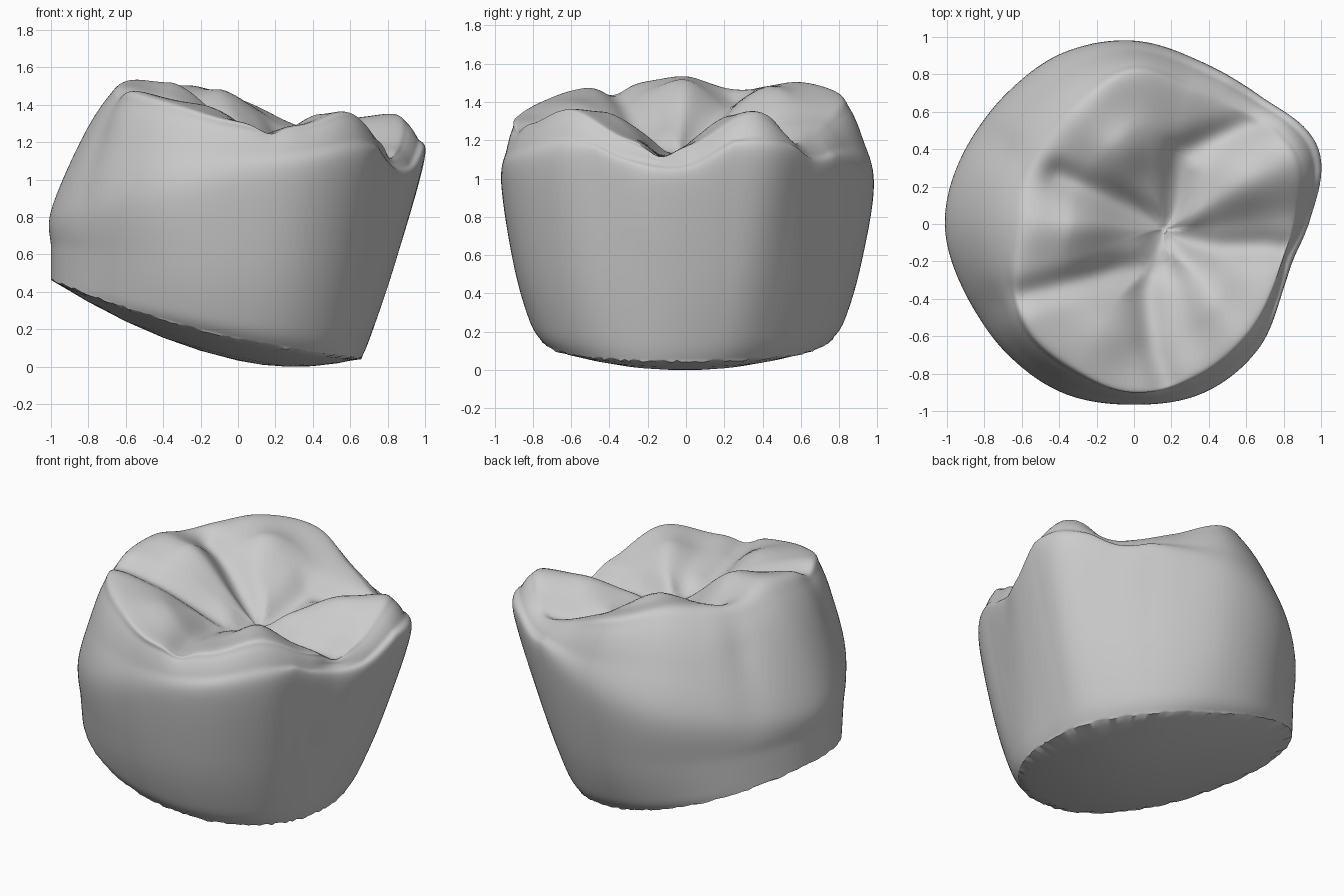
import bpy, bmesh, math, random
from mathutils import Vector

random.seed(4)
if "Cube" in bpy.data.objects:
    bpy.data.objects.remove(bpy.data.objects["Cube"], do_unlink=True)

AROUND = 180      # vertices per ring
STEPS = 8         # rings between two profile points
FOSSA = Vector((0.16, -0.03, 1.17))

# Radii and heights at sixteen even angles, counter-clockwise from +x
base_radius = [.66, .67, .67, .70, .75, .84, .93, .98, 1, .96, .89, .81, .75, .72, .70, .68]
belly_radius = [.93, 1.06, .96, .94, .98, .99, .97, .98, 1, .97, .97, .98, .965, .975, .94, .87]
crest_radius = [.82, .88, .80, .74, .78, .66, .60, .58, .56, .65, .76, .80, .87, .84, .81, .79]
crest_height = [1.17, 1.35, 1.21, 1.30, 1.43, 1.50, 1.48, 1.47, 1.53, 1.50, 1.47, 1.40, 1.31, 1.29, 1.36, 1.21]

# Chewing-surface fissures: path, depth, width
fissures = [
    ([(-.4, .26), (-.15, .15), (.16, 0)], .06, .08),
    ([(-.6, -.38), (-.1, -.25), (.15, -.22)], .06, .08),
    ([(.16, 0), (.06, -.35), (.1, -.65), (.19, -.92)], .05, .08),
    ([(.2, 0), (.24, .38), (.55, .5), (.75, .56)], .06, .08),
    ([(.2, -.08), (.45, -.13), (.7, -.12), (.95, -.15)], .06, .08),
]
# Rounded inner ridges of the cusps: x, y, height, width
ridges = [(-.28, -.03, .07, .22), (-.03, .42, .07, .17), (-.15, -.62, .05, .18),
          (.5, .27, .03, .16), (.38, -.42, .03, .16)]


def spline(a, b, c, d, t):
    """Catmull-Rom blend between b and c."""
    return b + (c - a) * (t / 2) + (a * 2 - b * 5 + c * 4 - d) * (t * t / 2) \
        + (b * 3 - a - c * 3 + d) * (t ** 3 / 2)


def around(table, turn):
    """Smooth periodic lookup, turn in 0..1."""
    n = len(table)
    i = int(turn * n)
    return spline(*(table[(i + k) % n] for k in (-1, 0, 1, 2)), turn * n - i)


def path_distance(point, path):
    best = 9
    for start, end in zip(path, path[1:]):
        a, b = Vector(start), Vector(end)
        t = max(0, min(1, (point - a).dot(b - a) / (b - a).length_squared))
        best = min(best, (point - a.lerp(b, t)).length)
    return best


def edge_height(x):
    return .145 - .22 * x + .1 * x * x


def profile(turn):
    """Points from the cut base up the wall, over the crest and into the fossa."""
    angle = turn * math.tau
    out = Vector((math.cos(angle), math.sin(angle), 0))
    up = Vector((0, 0, 1))
    rb, rm, rc, zc = (around(t, turn) for t in (base_radius, belly_radius, crest_radius, crest_height))
    zb = edge_height(rb * out.x)
    zm = min(.97 + .14 * out.x, zc - .19)
    side = out.y ** 2
    keys = [out * (rb + (rm - rb) * r) + up * (zb + (zm - zb) * z)
            for r, z in ((0, 0), (.17 + .12 * side, .12), (.54 + .14 * side, .47), (1, 1))]
    lean = .06 * out.x
    keys += [out * (rm + (rc - rm) * r) + up * (zm + (zc - zm) * z)
             for r, z in ((.29 - lean, .52), (.63 - lean, .86), (1, 1))]
    crest = keys[-1]
    for k, fall in ((.3, .22), (.65, .66), (1, 1)):
        p = crest.lerp(FOSSA, k)
        p.z = crest.z + (FOSSA.z - crest.z) * fall
        keys.append(p)
    points = []
    last = len(keys) - 1
    for i in range(last):
        a, d = keys[max(i - 1, 0)], keys[min(i + 2, last)]
        points += [spline(a, keys[i], keys[i + 1], d, s / STEPS) for s in range(STEPS)]
    return [carve(p, angle, n / STEPS) for n, p in enumerate(points)]


def carve(p, angle, level):
    """Cut fissures and raise ridges on top, and run the side grooves down the wall."""
    flat = p.xy
    top = max(0, min(1, (level - 4) / 2))
    p.z -= top * max(d * math.exp(-(path_distance(flat, path) / w) ** 2) for path, d, w in fissures)
    inner = max(0, min(1, level - 6))
    for x, y, h, w in ridges:
        p.z += inner * h * math.exp(-((flat - Vector((x, y))).length / w) ** 2)
    wall = max(0, 1 - abs(level - 4.2) / 1.8)
    for degrees, depth in ((150, .03), (348, .04), (210, .02)):
        gap = math.degrees(angle) - degrees
        shrink = 1 - wall * depth * math.exp(-(gap / 8) ** 2)
        p.x *= shrink
        p.y *= shrink
    return p


# Crown surface
bm = bmesh.new()
columns = [[bm.verts.new(p) for p in profile(i / AROUND)] for i in range(AROUND)]
pit = bm.verts.new(FOSSA - Vector((0, 0, .06)))

# Slightly chipped lower edge
for column in columns:
    column[0].co.z += random.uniform(-.006, .006)

# Bulging underside, as rings shrinking to the middle
belows = []
for column in columns:
    rim = column[0].co
    ring = []
    for k in (.92, .8, .6, .4, .2):
        x, y = rim.x * k, rim.y * k
        ring.append(bm.verts.new((x, y, edge_height(x) - .115 * (1 - k * k))))
    belows.append(ring[::-1] + column)
nadir = bm.verts.new((0, 0, edge_height(0) - .115))
for i, column in enumerate(belows):
    after = belows[(i + 1) % AROUND]
    for j in range(len(column) - 1):
        bm.faces.new((column[j], after[j], after[j + 1], column[j + 1]))
    bm.faces.new((column[-1], after[-1], pit))
    bm.faces.new((after[0], column[0], nadir))

# Stand the crown on the ground
lowest = min(v.co.z for v in bm.verts)
bmesh.ops.translate(bm, verts=bm.verts, vec=(0, 0, -lowest))
bmesh.ops.recalc_face_normals(bm, faces=bm.faces)
mesh = bpy.data.meshes.new("molar_crown")
bm.to_mesh(mesh)
bm.free()
crown = bpy.data.objects.new("molar_crown", mesh)
bpy.context.collection.objects.link(crown)

# Plain grey enamel
enamel = bpy.data.materials.new("grey_enamel")
enamel.use_nodes = True
colour = (.6, .6, .6, 1)
enamel.diffuse_color = colour
enamel.node_tree.nodes["Principled BSDF"].inputs["Base Color"].default_value = colour
mesh.materials.append(enamel)

bpy.ops.object.select_all(action="DESELECT")
crown.select_set(True)
bpy.context.view_layer.objects.active = crown
bpy.ops.object.shade_smooth_by_angle(angle=math.radians(40))
